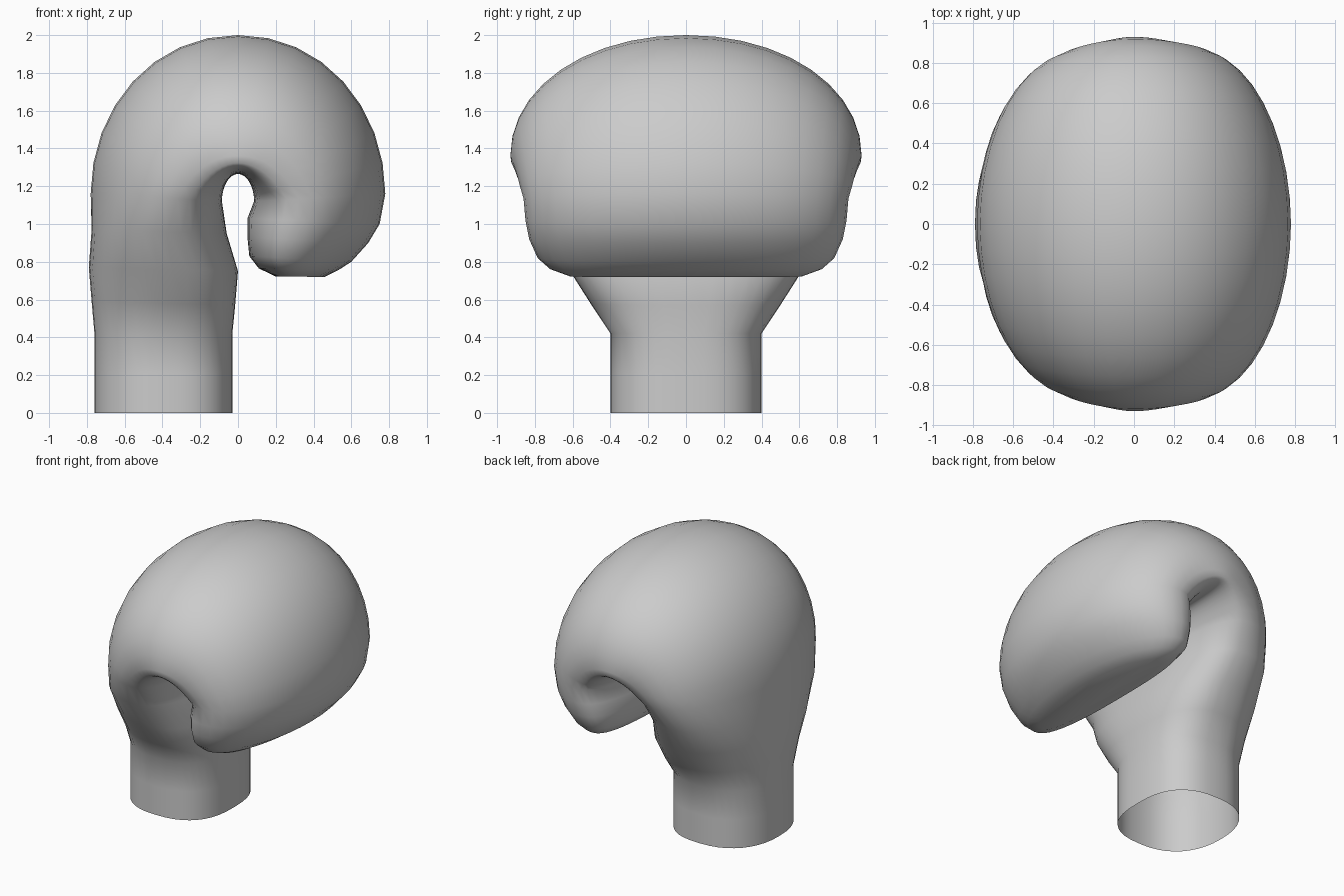
import bpy, bmesh, math

if "Cube" in bpy.data.objects:
    bpy.data.objects.remove(bpy.data.objects["Cube"])

SEG = 40


def spow(v, e):
    return math.copysign(abs(v) ** e, v)


def ring_points(ox, oz, ix, iz, hw, t, p, q):
    """Oval section from an inner to an outer point, widest at fraction t.
    p and q set the squareness of the outer and inner halves."""
    pts = []
    for k in range(SEG):
        a = 2 * math.pi * k / SEG
        e = 2 / (p if math.cos(a) > 0 else q)
        c, s = spow(math.cos(a), e), spow(math.sin(a), e)
        f = t + (1 - t) * c if c > 0 else t + t * c
        pts.append((ix + (ox - ix) * f, hw * s, iz + (oz - iz) * f))
    return pts


def dome_ring(i, n):
    """Section of the rounded fold, fanned around the finger gap."""
    a = math.pi * (1 - i / n)
    c, s = math.cos(a), abs(math.sin(a))
    side = .83 if c < 0 else .86
    return (.78 * spow(c, .97), 1.16 + .84 * s,
            .085 * c, 1.12 + .145 * s,
            side + (.93 - side) * s ** .8, .34 - .21 * s ** .9,
            1.95 + .1 * s, 2.8 + 1.2 * s)


# Straight cuff
rings = [(-.76, z, -.03, z, .40, .5, 2.3, 2.6) for z in (0, .21, .42)]
# Palm widening upwards: outer x, inner x, z, half width
for ox, ix, z, hw in [(-.775, -.015, .59, .505), (-.79, 0, .77, .62),
                      (-.775, -.06, .97, .735)]:
    rings.append((ox, z, ix, z - .02, hw, .44, 2.2, 2.6))
# Fold over the knuckles
rings += [dome_ring(i, 16) for i in range(17)]
# Curled finger end: outer x, z, inner x, z, half width
for ox, oz, ix, iz, hw in [(.75, 1.0, .05, 1.03, .85), (.69, .90, .05, .93, .83),
                           (.60, .80, .06, .83, .785), (.53, .755, .11, .765, .72),
                           (.46, .72, .20, .722, .61)]:
    rings.append((ox, oz, ix, iz, hw, .36, 2.0, 2.7))

# Mitten-shaped padded glove: open cuff, closed finger end
bm = bmesh.new()
loops = [[bm.verts.new(p) for p in ring_points(*r)] for r in rings]
for a, b in zip(loops, loops[1:]):
    for k in range(SEG):
        n = (k + 1) % SEG
        bm.faces.new((a[k], a[n], b[n], b[k]))
bm.faces.new(loops[-1])
bmesh.ops.recalc_face_normals(bm, faces=bm.faces)
bm.faces.ensure_lookup_table()
if bm.faces[-1].normal.z > 0:
    bmesh.ops.reverse_faces(bm, faces=bm.faces)
for f in bm.faces:
    f.smooth = True

mesh = bpy.data.meshes.new("padded_glove")
bm.to_mesh(mesh)
bm.free()
glove = bpy.data.objects.new("padded_glove", mesh)
bpy.context.collection.objects.link(glove)

grey = bpy.data.materials.new("light_grey")
grey.diffuse_color = (.6, .6, .6, 1)
grey.use_nodes = True
grey.node_tree.nodes["Principled BSDF"].inputs["Base Color"].default_value = grey.diffuse_color
mesh.materials.append(grey)
